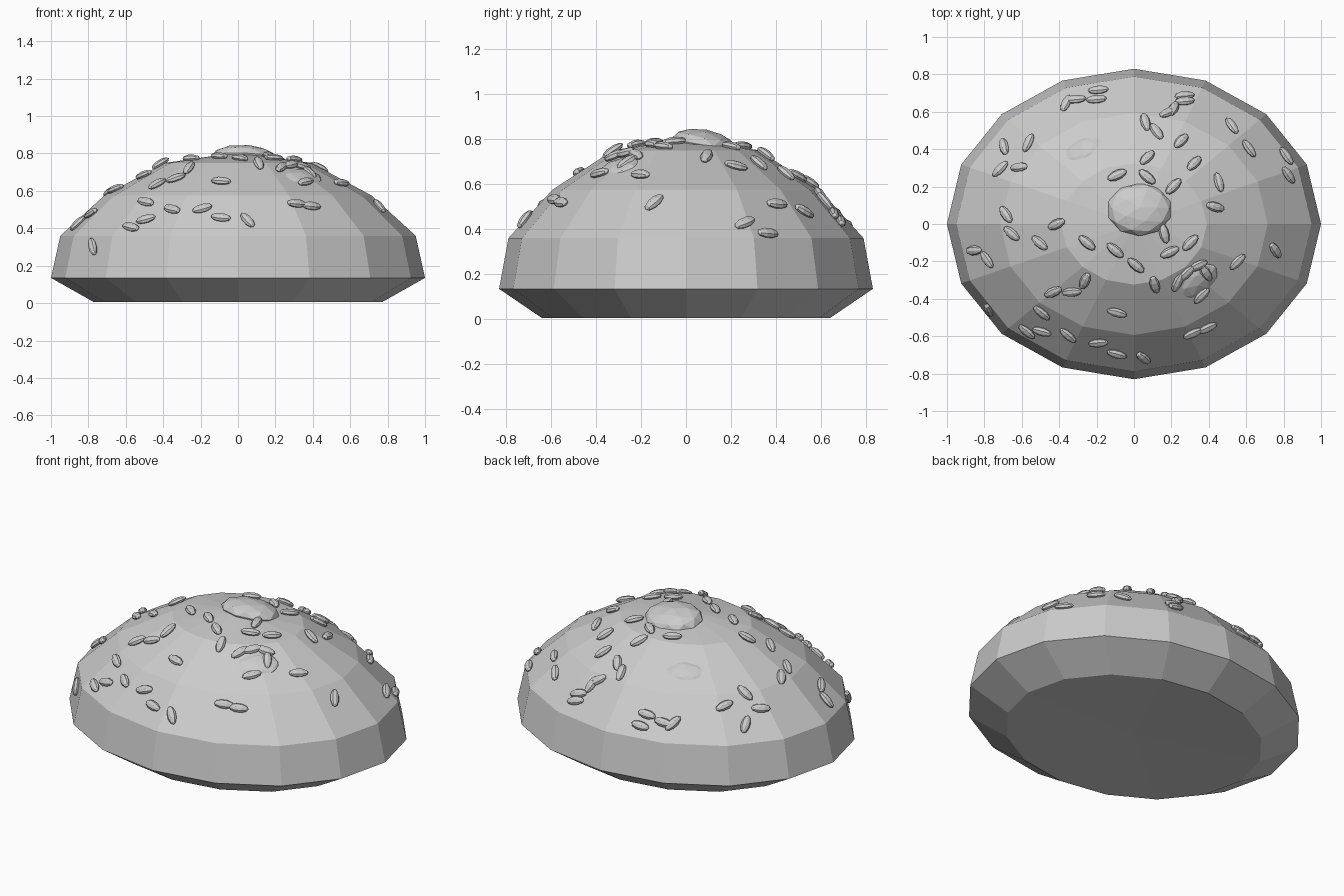
import bpy, bmesh, math
from mathutils import Vector, Matrix
from mathutils.bvhtree import BVHTree

if "Cube" in bpy.data.objects:
    bpy.data.objects.remove(bpy.data.objects["Cube"])

SIDES, DEPTH = 16, 0.83


def make_object(name, bm):
    mesh = bpy.data.meshes.new(name)
    bm.to_mesh(mesh)
    bm.free()
    obj = bpy.data.objects.new(name, mesh)
    bpy.context.collection.objects.link(obj)
    return obj


# Bun: faceted oval dome revolved from a short profile
profile = [(0.77, 0.005), (1.0, 0.135), (0.95, 0.36), (0.715, 0.575), (0.39, 0.75)]
bm = bmesh.new()
rings = []
for r, z in profile:
    rings.append([bm.verts.new((r * math.cos(2 * math.pi * i / SIDES),
                                r * DEPTH * math.sin(2 * math.pi * i / SIDES), z))
                  for i in range(SIDES)])
bottom = bm.verts.new((0, 0, 0.02))
top = bm.verts.new((0, 0, 0.805))
for i in range(SIDES):
    j = (i + 1) % SIDES
    for a, b in zip(rings, rings[1:]):
        bm.faces.new((a[i], a[j], b[j], b[i]))
    bm.faces.new((rings[-1][i], rings[-1][j], top))
    bm.faces.new((rings[0][j], rings[0][i], bottom))
bmesh.ops.recalc_face_normals(bm, faces=bm.faces)
bm.normal_update()
surface = BVHTree.FromBMesh(bm)
make_object("bun_top", bm)


def surface_frame(x, y, angle, lift):
    """Matrix lying on the bun at (x, y), long axis turned by angle in plan."""
    hit, normal, _, _ = surface.ray_cast(Vector((x, y, 3)), Vector((0, 0, -1)))
    a = math.radians(angle)
    flat = Vector((math.cos(a), math.sin(a), 0))
    # keep the plan direction while tilting onto the surface
    flat.z = -(normal.x * flat.x + normal.y * flat.y) / max(normal.z, 0.3)
    along = (flat - normal * flat.dot(normal)).normalized()
    across = normal.cross(along)
    m = Matrix((along, across, normal)).transposed().to_4x4()
    m.translation = hit + normal * lift
    return m


# Low swellings in the crust
def bump(name, x, y, angle, size, lift):
    b = bmesh.new()
    bmesh.ops.create_icosphere(b, subdivisions=2, radius=1)
    b.transform(surface_frame(x, y, angle, lift) @ Matrix.Diagonal((*size, 1)))
    make_object(name, b)


bump("crown_bump", 0.03, 0.08, 0, (0.175, 0.145, 0.065), -0.012)
bump("back_bump", -0.28, 0.40, 25, (0.14, 0.09, 0.05), -0.035)
bump("front_bump", 0.34, -0.32, 40, (0.14, 0.10, 0.05), -0.033)

# Sesame seeds: plan positions grouped by their turn in degrees
seeds = {
    -75: [(.06, .54), (.45, .22), (-.69, .41), (.16, -.05), (.11, -.32), (-.77, -.455)],
    -55: [(.12, .49), (.52, .52), (.61, .40), (.81, .36), (.82, .26), (-.68, .05),
          (.38, -.26), (.75, -.14), (-.78, -.19)],
    -40: [(-.65, -.05), (-.50, -.10), (-.25, -.10), (-.10, -.14), (.01, -.22),
          (-.49, -.47), (-.35, -.59), (-.57, -.57), (.05, -.71), (.07, .25)],
    -15: [(.43, .09), (-.09, -.47), (-.49, -.57), (-.09, -.69)],
    5: [(-.31, .66), (-.20, .66), (-.19, .71), (.27, .68), (.27, .65), (-.61, .30),
        (-.33, -.36), (-.85, -.14), (-.19, -.63)],
    25: [(.18, .59), (-.41, .0), (.19, -.15), (.34, -.22), (-.43, -.36),
         (.31, -.58), (.39, -.55), (-.09, .26)],
    45: [(.25, .44), (.07, .35), (.32, .32), (.21, .20), (-.71, .29), (.30, -.10),
         (.28, -.26), (.36, -.38), (.55, -.20)],
    65: [(-.36, .64), (.21, .61), (-.56, .43), (.23, -.31), (-.26, -.30)],
}
seed_bm = bmesh.new()
for angle, spots in seeds.items():
    for x, y in spots:
        m = (surface_frame(x, y, angle, 0.010)
             @ Matrix.Diagonal((0.056, 0.027, 0.020, 1))
             @ Matrix.Rotation(math.pi / 2, 4, 'Y'))
        bmesh.ops.create_uvsphere(seed_bm, u_segments=8, v_segments=5, radius=1, matrix=m)
make_object("sesame_seeds", seed_bm)
